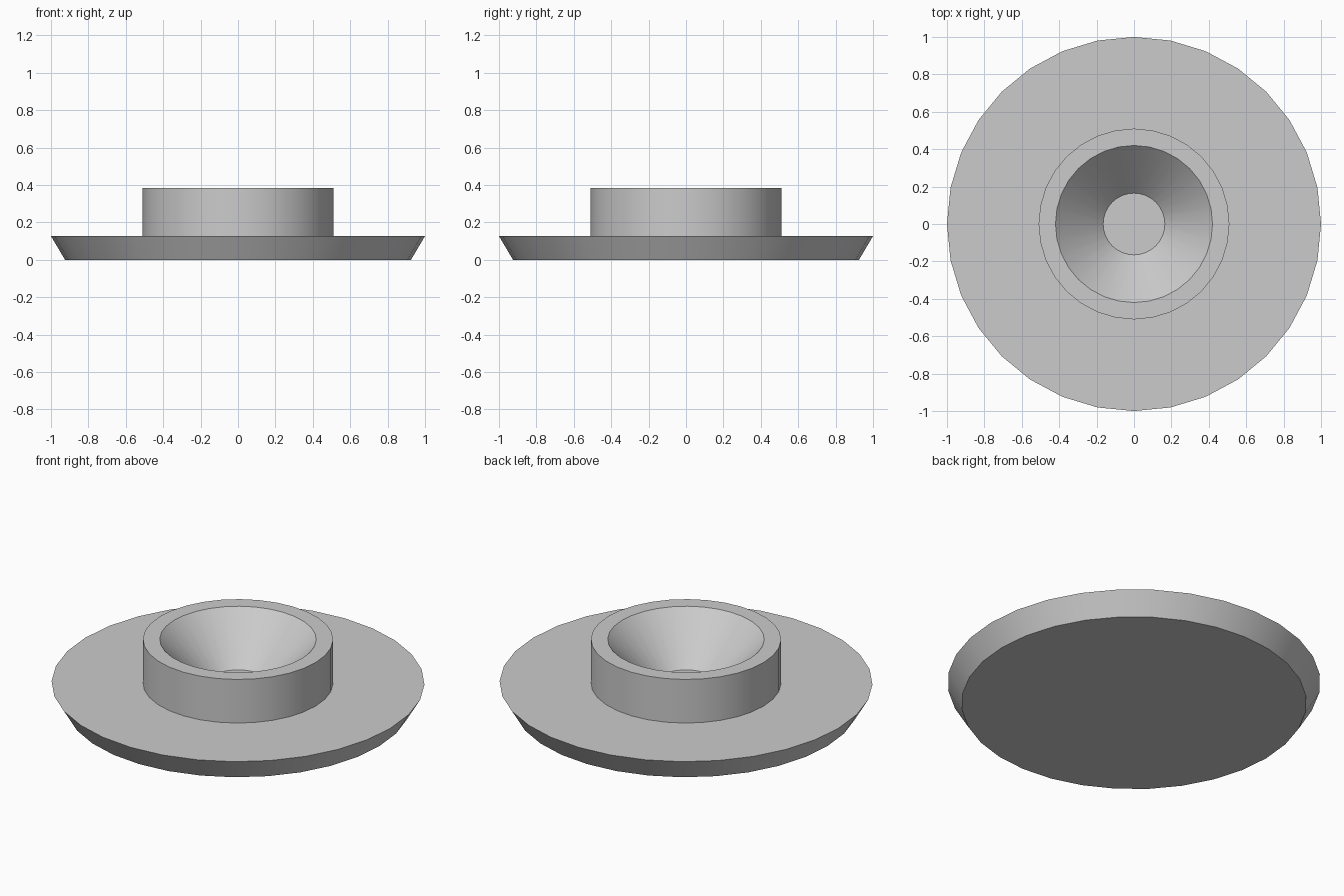
import bpy
import bmesh
from math import cos, sin, tau, radians

SIDES = 32

cube = bpy.data.objects.get("Cube")
if cube:
    bpy.data.objects.remove(cube, do_unlink=True)

grey = bpy.data.materials.new("light_grey")
grey.use_nodes = True
grey.diffuse_color = (0.6, 0.6, 0.6, 1)
grey.node_tree.nodes["Principled BSDF"].inputs["Base Color"].default_value = (0.6, 0.6, 0.6, 1)


def lathe(name, profile, cap=False):
    """Turn a (radius, height) profile, listed from the outer bottom, about z."""
    bm = bmesh.new()
    rings = [[bm.verts.new((r * cos(tau * i / SIDES), r * sin(tau * i / SIDES), z))
              for i in range(SIDES)] for r, z in profile]
    for low, high in zip(rings, rings[1:]):
        for i in range(SIDES):
            j = (i + 1) % SIDES
            bm.faces.new((low[i], low[j], high[j], high[i]))
    if cap:
        bm.faces.new(rings[0][::-1])
        bm.faces.new(rings[-1])
    mesh = bpy.data.meshes.new(name)
    bm.to_mesh(mesh)
    bm.free()
    mesh.materials.append(grey)
    obj = bpy.data.objects.new(name, mesh)
    bpy.context.collection.objects.link(obj)
    bpy.ops.object.select_all(action='DESELECT')
    obj.select_set(True)
    bpy.context.view_layer.objects.active = obj
    bpy.ops.object.shade_smooth_by_angle(angle=radians(30))
    return obj


TOP = 0.127

# Flared base plate
lathe("base_plate", [(0.925, 0), (1, TOP)], cap=True)

# Collar with a funnel-shaped bore; the plate forms its floor
lathe("funnel_collar", [(0.51, TOP), (0.51, 0.385), (0.42, 0.385), (0.165, TOP)])
